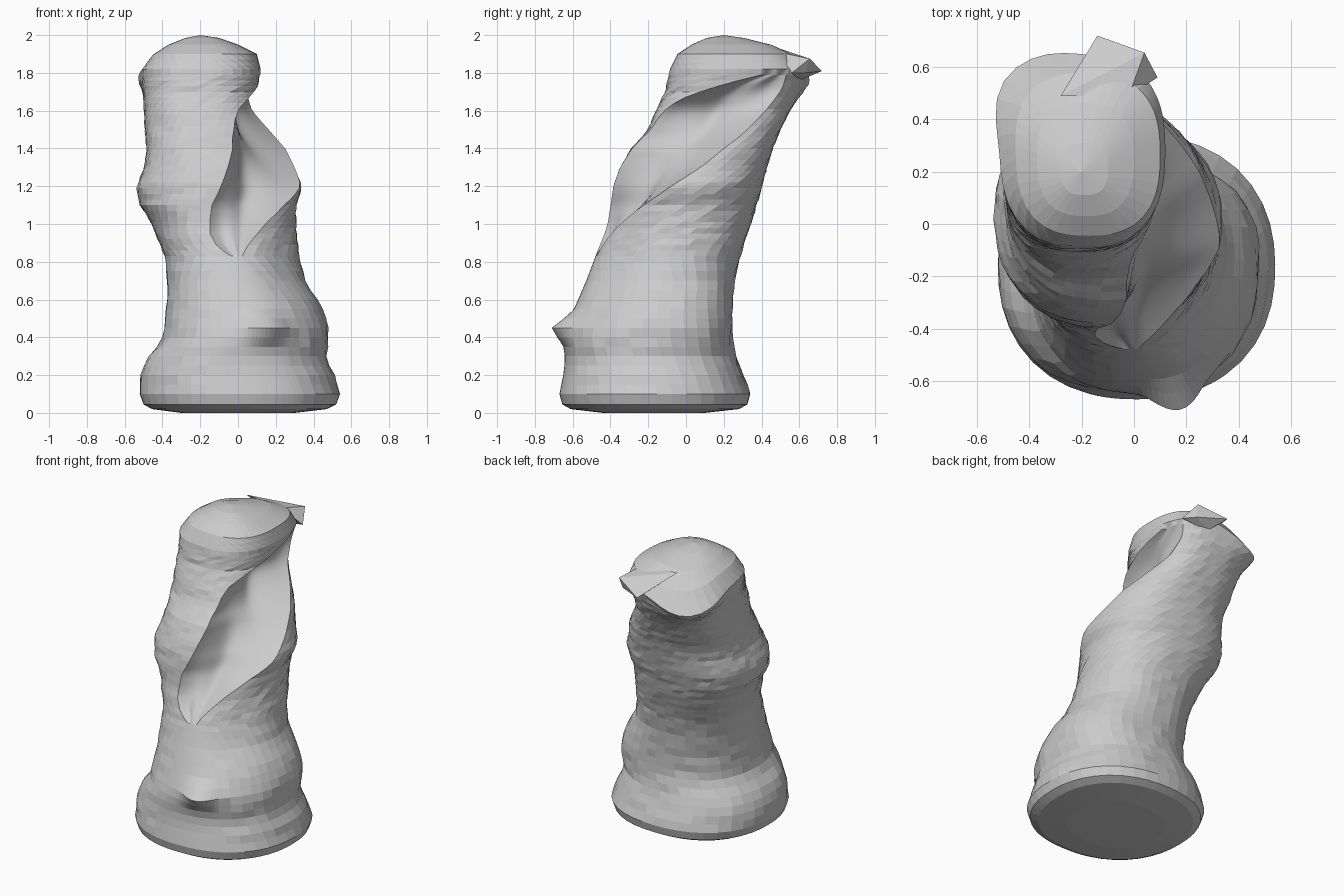
import bpy, bmesh, math, random
from mathutils import Vector

if "Cube" in bpy.data.objects:
    bpy.data.objects.remove(bpy.data.objects["Cube"])

random.seed(4)

# Trunk profile: z, x min, x max, y min, y max
PROFILE = [
    (0.00, -0.30, 0.30, -0.44, 0.10), (0.02, -0.455, 0.47, -0.61, 0.28),
    (0.045, -0.50, 0.52, -0.655, 0.325),
    (0.10, -0.52, 0.54, -0.67, 0.34), (0.20, -0.515, 0.51, -0.65, 0.305),
    (0.28, -0.49, 0.47, -0.64, 0.27), (0.38, -0.40, 0.47, -0.65, 0.245),
    (0.46, -0.385, 0.47, -0.63, 0.24), (0.57, -0.375, 0.44, -0.585, 0.243),
    (0.70, -0.37, 0.36, -0.53, 0.255), (0.82, -0.38, 0.33, -0.485, 0.28),
    (1.00, -0.45, 0.31, -0.42, 0.34), (1.10, -0.51, 0.31, -0.40, 0.37),
    (1.20, -0.53, 0.34, -0.385, 0.40), (1.30, -0.49, 0.30, -0.35, 0.425),
    (1.40, -0.48, 0.26, -0.29, 0.455), (1.50, -0.49, 0.19, -0.20, 0.50),
    (1.60, -0.495, 0.12, -0.16, 0.55), (1.70, -0.50, 0.105, -0.11, 0.60),
    (1.82, -0.51, 0.12, -0.085, 0.64), (1.90, -0.45, 0.10, -0.045, 0.57),
    (1.95, -0.37, 0.00, 0.03, 0.46), (1.985, -0.28, -0.10, 0.11, 0.31),
]
# Hollow lips: z, left angle, right angle (degrees)
LIPS = [
    (0.0, -110, -50), (0.70, -105, -65), (0.83, -92, -82), (0.88, -101, -76),
    (0.95, -104, -64), (1.0, -102, -55), (1.15, -92, -22), (1.30, -84, 6),
    (1.45, -74, 24), (1.55, -63, 33), (1.62, -52, 38), (1.68, -36, 41),
    (1.74, -9, 43), (1.80, 26, 42), (1.90, -10, 50), (2.0, -10, 50),
]
# Swells and dents: angle, angular width, z, height, amount
SWELLS = [
    (-75, 14, 0.45, 0.06, 0.21),    # knob on the front root
    (-40, 30, 0.80, 0.28, -0.11),   # flat front right flank
    (138, 34, 1.05, 0.55, 0.07),    # fuller back left flank
    (35, 30, 0.45, 0.12, 0.06),     # knee at the back right
    (150, 20, 1.80, 0.07, 0.07),    # corner of the brim
]
N_HOLLOW, N_BARK = 18, 34


def sample(table, z):
    for a, b in zip(table, table[1:]):
        if z <= b[0]:
            t = (z - a[0]) / (b[0] - a[0])
            return [p + (q - p) * t for p, q in zip(a[1:], b[1:])]
    return list(table[-1][1:])


def bell(deg, at, width):
    d = (deg - at + 180) % 360 - 180
    return math.exp(-(d / width) ** 2)


def bark_point(z, deg):
    x0, x1, y0, y1 = sample(PROFILE, z)
    a = math.radians(deg)
    c, s = math.cos(a), math.sin(a)
    n = 2.25 + 0.5 * max(0, z - 1.2)
    r = (abs(c) ** n + abs(s) ** n) ** (-1 / n)
    for at, width, height, spread, amount in SWELLS:
        r *= 1 + amount * bell(deg, at, width) * math.exp(-((z - height) / spread) ** 2)
    # Drooping brim at the back left of the top
    ramp = min(1, max(0, (z - 1.62) / 0.2))
    droop = bell(deg, 128, 36) * ramp * min(1, max(0, (2.0 - z) / 0.18))
    r *= 1 + 0.07 * droop
    return Vector(((x0 + x1) / 2 + c * r * (x1 - x0) / 2,
                   (y0 + y1) / 2 + s * r * (y1 - y0) / 2, z - 0.10 * droop))


def centre(z):
    x0, x1, y0, y1 = sample(PROFILE, z)
    return Vector(((x0 + x1) / 2, (y0 + y1) / 2, z))


def ring_points(z):
    left, right = sample(LIPS, z)
    pts = []
    depth = 0.08 * math.sin(math.pi * min(1, max(0, (z - 0.83) / 0.97))) ** 0.7
    pl, pr = bark_point(z, left), bark_point(z, right)
    mid = centre(z)
    for i in range(N_HOLLOW):
        t = i / N_HOLLOW
        p = bark_point(z, left + (right - left) * t)
        if 0.83 < z < 1.8:
            p = pl.lerp(pr, t)
            inward = (mid - p).normalized()
            p += inward * depth * math.sin(math.pi * t) ** 0.8
            p += inward * 0.014 * math.sin(9 * t + 14 * z) * math.sin(math.pi * t)
        pts.append(p)
    for i in range(N_BARK):
        p = bark_point(z, right + (left + 360 - right) * i / N_BARK)
        if 0.15 < z < 1.8 and i > 0:
            p += (p - mid) * random.uniform(-0.01, 0.01)
        pts.append(p)
    return pts


def finish(bm, name):
    bmesh.ops.recalc_face_normals(bm, faces=bm.faces)
    mesh = bpy.data.meshes.new(name)
    bm.to_mesh(mesh)
    bm.free()
    ob = bpy.data.objects.new(name, mesh)
    bpy.context.collection.objects.link(ob)
    return ob


# Leaning trunk with the open hollow
levels = [0, 0.02, 0.032, 0.045, 0.07] + [0.10 + 0.05 * i for i in range(15)]
levels += [0.83 + 0.03 * i for i in range(33)]
levels += [1.82, 1.84, 1.87, 1.90, 1.925, 1.95, 1.97, 1.985]
bm = bmesh.new()
rings = [[bm.verts.new(p) for p in ring_points(z)] for z in levels]
n = N_HOLLOW + N_BARK
for z, a, b in zip(levels, rings, rings[1:]):
    for i in range(n):
        j = (i + 1) % n
        f = bm.faces.new((a[i], a[j], b[j], b[i]))
        f.smooth = i < N_HOLLOW and 0.82 < z < 1.78
bm.faces.new(rings[0])
tip = bm.verts.new((-0.2, 0.2, 2.0))
for i in range(n):
    bm.faces.new((rings[-1][i], rings[-1][(i + 1) % n], tip))
finish(bm, "trunk")

# Broken splinter at the back of the top
bm = bmesh.new()
for p in [(-0.28, 0.49, 1.93), (-0.14, 0.72, 1.81), (0.04, 0.655, 1.875),
          (0.09, 0.56, 1.80), (-0.02, 0.49, 1.91), (-0.08, 0.60, 1.76),
          (0.03, 0.63, 1.80)]:
    bm.verts.new(p)
bmesh.ops.convex_hull(bm, input=bm.verts)
finish(bm, "top_splinter")
